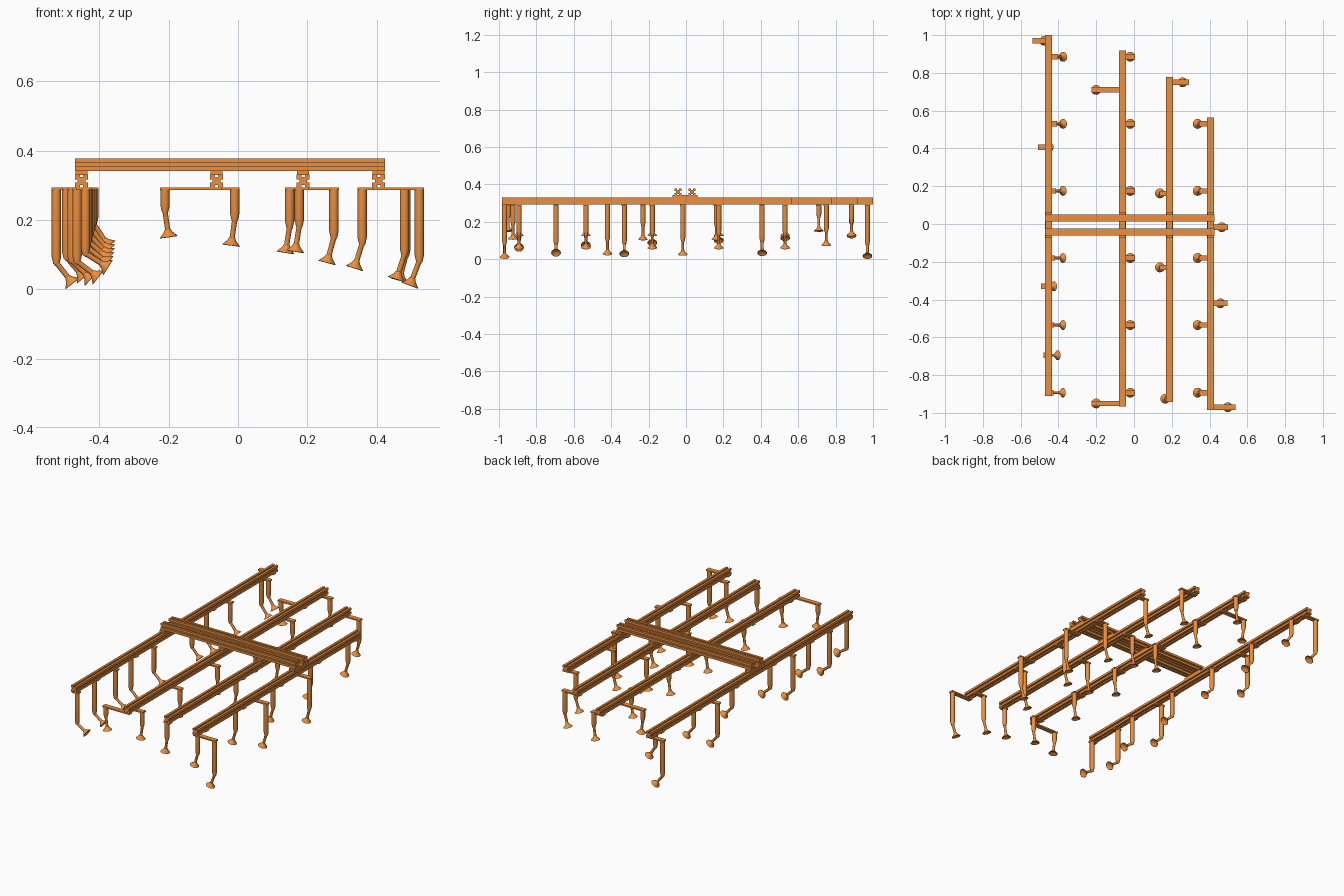
import bpy
from math import cos, sin, pi, radians
from mathutils import Matrix, Vector

if "Cube" in bpy.data.objects:
    bpy.data.objects.remove(bpy.data.objects["Cube"])

orange = bpy.data.materials.new("orange_paint")
orange.diffuse_color = (0.85, 0.28, 0.05, 1)
orange.use_nodes = True
orange.node_tree.nodes["Principled BSDF"].inputs["Base Color"].default_value = orange.diffuse_color


def make(name, verts, faces, matrix=None, smooth=False):
    mesh = bpy.data.meshes.new(name)
    mesh.from_pydata(verts, [], faces)
    if smooth:
        mesh.shade_smooth()
        mesh.set_sharp_from_angle(angle=radians(35))
    mesh.materials.append(orange)
    ob = bpy.data.objects.new(name, mesh)
    if matrix is not None:
        ob.matrix_world = matrix
    bpy.context.collection.objects.link(ob)
    return ob


def lathe(name, profile, matrix, n=16):
    """Revolve (radius, z) points, listed from the lower axis point to the upper one."""
    verts, rings = [], []
    for r, z in profile:
        if r == 0:
            rings.append([len(verts)] * n)
            verts.append((0, 0, z))
        else:
            rings.append(list(range(len(verts), len(verts) + n)))
            verts += [(r * cos(2 * pi * i / n), r * sin(2 * pi * i / n), z) for i in range(n)]
    faces = []
    for a, b in zip(rings, rings[1:]):
        for i in range(n):
            j = (i + 1) % n
            f = list(dict.fromkeys((a[i], a[j], b[j], b[i])))
            faces.append(f)
    return make(name, verts, faces, matrix, True)


def box(name, lo, hi):
    verts = [(x, y, z) for x in (lo[0], hi[0]) for y in (lo[1], hi[1]) for z in (lo[2], hi[2])]
    faces = [(0, 1, 3, 2), (4, 6, 7, 5), (0, 4, 5, 1), (2, 3, 7, 6), (0, 2, 6, 4), (1, 5, 7, 3)]
    return make(name, verts, faces)


def extrusion(name, start, end, size):
    """Square aluminium-style profile with a slot down each of its four sides."""
    h, s, d = size / 2, size * 0.13, size * 0.2
    side = [(-h, -h), (-s, -h), (-s, -h + d), (s, -h + d), (s, -h)]
    section = []
    for k in range(4):
        c, t = round(cos(k * pi / 2)), round(sin(k * pi / 2))
        section += [(x * c - y * t, x * t + y * c) for x, y in side]
    start, end = Vector(start), Vector(end)
    along = (end - start).normalized()
    up = Vector((0, 0, 1))
    across = up.cross(along)
    n = len(section)
    verts = [p + across * u + up * v for p in (start, end) for u, v in section]
    faces = [(i, (i + 1) % n, n + (i + 1) % n, n + i) for i in range(n)]
    faces += [tuple(range(n))[::-1], tuple(range(n, 2 * n))]
    return make(name, verts, faces)


REACH = 0.077      # cup face to post end, along the tilted axis
ARM_Z = 0.286


def gripper(rail_x, y, cup_x, cup_z, tilt):
    """Arm plate, hanging post, tilted link and suction cup; tilt > 0 points to +x."""
    t = radians(tilt)
    px, pz = cup_x - REACH * sin(t), cup_z + REACH * cos(t)
    d = 1 if px > rail_x else -1
    x0, x1 = sorted((rail_x - d * 0.016, px + d * 0.014))
    box("arm_plate", (x0, y - 0.014, ARM_Z), (x1, y + 0.014, 0.2945))
    lathe("post", [(0, pz - 0.004), (0.009, pz - 0.004), (0.0135, pz + 0.016),
                   (0.0135, ARM_Z + 0.004), (0, ARM_Z + 0.004)], Matrix.Translation((px, y, 0)))
    place = Matrix.Translation((cup_x, y, cup_z)) @ Matrix.Rotation(-t, 4, 'Y')
    lathe("link", [(0, 0.02), (0.0075, 0.02), (0.0075, 0.07), (0.0085, 0.072),
                   (0.0085, 0.079), (0, 0.083)], place)
    lathe("suction_cup", [(0, 0.009), (0.012, 0.007), (0.024, 0), (0.026, 0.001),
                          (0.012, 0.016), (0.0085, 0.024), (0, 0.026)], place, 20)


# Two cross beams carrying the rails
for y in (0.032, -0.043):
    extrusion("cross_beam", (-0.47, y, 0.36), (0.425, y, 0.36), 0.036)

# Long rails with their mounting plates: x, front end, back end
R1, R2, R3, R4 = -0.452, -0.062, 0.188, 0.406
for x, y0, y1 in ((R1, -0.91, 1.0), (R2, -0.966, 0.918), (R3, -0.942, 0.778), (R4, -0.984, 0.563)):
    extrusion("rail", (x, y0, 0.3125), (x, y1, 0.3125), 0.037)
    box("mounting_plate", (x - 0.017, -0.073, 0.33), (x + 0.017, 0.062, 0.3425))

# Inner rows share the same spacing; the first row follows a curved panel edge
rows = (0.885, 0.53, 0.175, -0.18, -0.535, -0.893)
for i, y in enumerate(rows):
    gripper(R1, y, -0.375, 0.125 - 0.0125 * i, 33 + 5 * i)
    gripper(R2, y, -0.02, 0.126, -8)
    if i:
        gripper(R4, y, 0.336, 0.06, -17)

# Individually placed grippers: rail, y, cup x, cup z, tilt
for spec in ((R1, 0.97, -0.477, 0.0165, 38), (R1, 0.407, -0.445, 0.033, 40),
             (R1, -0.33, -0.424, 0.029, 46), (R1, -0.695, -0.403, 0.034, 53),
             (R2, 0.71, -0.2, 0.15, 8), (R2, -0.95, -0.2, 0.15, 8),
             (R3, 0.75, 0.257, 0.076, -15), (R3, 0.162, 0.137, 0.105, -9),
             (R3, -0.23, 0.137, 0.105, -9), (R3, -0.925, 0.165, 0.108, -9),
             (R4, -0.017, 0.465, 0.025, -15), (R4, -0.42, 0.457, 0.028, -18),
             (R4, -0.97, 0.496, 0.0105, -21)):
    gripper(*spec)
